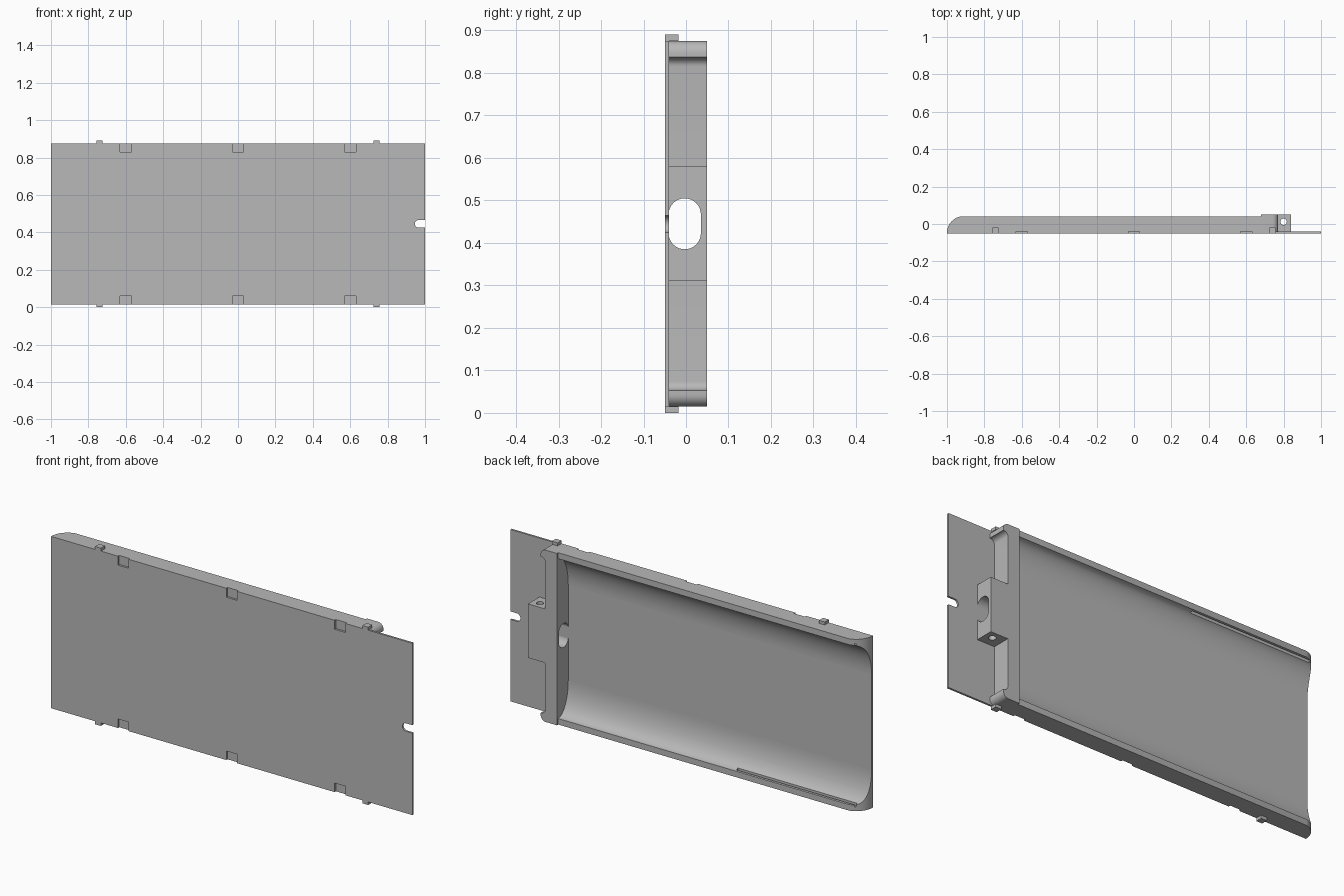
import bpy
import bmesh
from math import cos, sin, radians

if "Cube" in bpy.data.objects:
    bpy.data.objects.remove(bpy.data.objects["Cube"], do_unlink=True)

MID = 0.445     # height of the mirror line
HALF = 0.43     # half height of the panel
FLOOR = -0.04   # rear face of the thin panel

grey = bpy.data.materials.new("plain grey")
grey.use_nodes = True
grey.diffuse_color = (0.48, 0.48, 0.48, 1)
grey.node_tree.nodes["Principled BSDF"].inputs["Base Color"].default_value = (0.48, 0.48, 0.48, 1)


def arc(cx, cy, rx, ry, start, end, steps=16):
    angles = [radians(start + (end - start) * i / steps) for i in range(steps + 1)]
    return [(cx + rx * cos(a), cy + ry * sin(a)) for a in angles]


def flip(points):
    """Mirror a profile about the middle height, in reversed order."""
    return [(u, -v) for u, v in reversed(points)]


def prism(name, points, axis, low, high):
    """Extrude a flat profile along an axis; heights are measured from MID."""
    place = {"x": lambda u, v, d: (d, u, v + MID),
             "y": lambda u, v, d: (u, d, v + MID),
             "z": lambda u, v, d: (u, v, d + MID)}[axis]
    bm = bmesh.new()
    face = bm.faces.new([bm.verts.new(place(u, v, low)) for u, v in points])
    new = bmesh.ops.extrude_face_region(bm, geom=[face])["geom"]
    shift = [(high - low) * (axis == a) for a in "xyz"]
    bmesh.ops.translate(bm, vec=shift, verts=[g for g in new if isinstance(g, bmesh.types.BMVert)])
    bmesh.ops.recalc_face_normals(bm, faces=bm.faces)
    mesh = bpy.data.meshes.new(name)
    bm.to_mesh(mesh)
    bm.free()
    obj = bpy.data.objects.new(name, mesh)
    bpy.context.collection.objects.link(obj)
    mesh.materials.append(grey)
    return obj


def rect(u0, u1, v0, v1):
    return [(u0, v0), (u1, v0), (u1, v1), (u0, v1)]


def select(obj):
    bpy.ops.object.select_all(action="DESELECT")
    obj.select_set(True)
    bpy.context.view_layer.objects.active = obj


def carve(obj, cutter, operation="DIFFERENCE"):
    mod = obj.modifiers.new("carve", "BOOLEAN")
    mod.operation, mod.solver, mod.object = operation, "EXACT", cutter
    select(obj)
    bpy.ops.object.modifier_apply(modifier=mod.name)
    bpy.data.objects.remove(cutter, do_unlink=True)


def smooth(obj):
    select(obj)
    bpy.ops.object.shade_smooth_by_angle(angle=radians(30))


# Thin front panel with edge notches and an open slot at its left end
lower = [(-1, -HALF)]
for x in (-0.6, 0, 0.6):
    lower += [(x - 0.03, -HALF), (x - 0.03, -HALF + 0.045),
              (x + 0.03, -HALF + 0.045), (x + 0.03, -HALF)]
lower.append((1, -HALF))
slot = [(1, -0.02)] + arc(0.965, 0, 0.02, 0.02, 270, 90) + [(1, 0.02)]
panel = prism("front_panel", lower + slot + flip(lower), "y", -0.05, FLOOR)
smooth(panel)

# Side rails: hollow inner curve, rounded right end, narrow groove
hollow = arc(0.04, -0.24, 0.08, 0.16, 180, 270)
rail_profile = [(FLOOR, -HALF)] + hollow + [(0.04, -HALF)]
side_outline = [(0.8, -0.1), (0.8, 0.1), (0.68, 0.1), (0.68, 0.042)]
side_outline = [(-1, -0.1)] + arc(-0.91, -0.048, 0.09, 0.09, 180, 90) + [(0.75, 0.042), (0.75, -0.1)]
for name, turn in (("lower_rail", list), ("upper_rail", flip)):
    rail = prism(name, turn(rail_profile), "x", -1.05, 0.68)
    carve(rail, prism("end_rounding", side_outline, "z", -0.6, 0.6), "INTERSECT")
    groove = turn(rect(0.018, 0.03, -0.41, -0.36))
    carve(rail, prism("groove_cutter", groove, "x", -0.96, -0.3))
    smooth(rail)

# Cross wall with bulging ends and the central latch block in one outline
bulge = arc(0.742, -0.402, 0.028, 0.028, 270, 360, 8)
neck = arc(0.77, -0.37, 0.025, 0.022, 270, 180, 8)
wall_half = [(0.68, -HALF)] + bulge + neck + [(0.745, -0.135), (0.84, -0.135)]
wall = prism("cross_wall", wall_half + flip(wall_half), "y", FLOOR, 0.05)

# Oblong opening through wall and block, and the pin hole across the block
opening = arc(-0.003, 0.022, 0.038, 0.038, 0, 180) + arc(-0.003, -0.022, 0.038, 0.038, 180, 360)
carve(wall, prism("opening_cutter", opening, "x", 0.6, 0.9))
carve(wall, prism("pin_cutter", arc(0.8, 0.012, 0.017, 0.017, 0, 345, 23), "z", -0.2, 0.2))
smooth(wall)

# Small locating tabs on the upper and lower edges
for side, x in (("right", -0.74), ("left", 0.74)):
    for level, low, high in (("lower", -MID, -HALF), ("upper", HALF, MID)):
        prism(f"{level}_{side}_tab", rect(x - 0.016, x + 0.016, -0.05, -0.018), "z", low, high)
